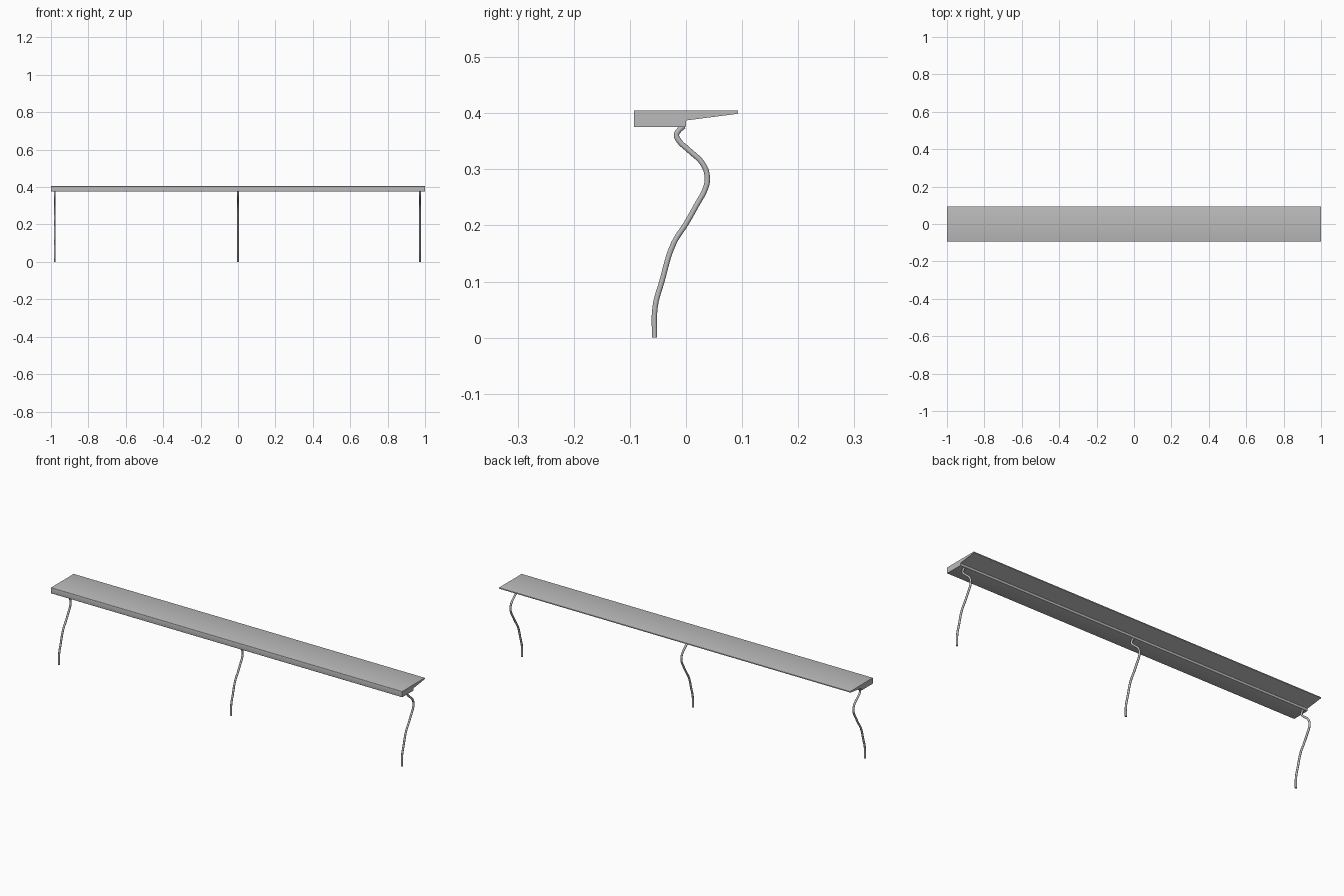
import bpy
import bmesh
import math

cube = bpy.data.objects.get("Cube")
if cube:
    bpy.data.objects.remove(cube, do_unlink=True)

grey = bpy.data.materials.new("plain_grey")
grey.use_nodes = True
colour = (0.5, 0.5, 0.5, 1)
grey.diffuse_color = colour
grey.node_tree.nodes["Principled BSDF"].inputs["Base Color"].default_value = colour


def link(name, data):
    obj = bpy.data.objects.new(name, data)
    bpy.context.collection.objects.link(obj)
    data.materials.append(grey)
    return obj


def select_only(obj):
    bpy.ops.object.select_all(action='DESELECT')
    obj.select_set(True)
    bpy.context.view_layer.objects.active = obj


# Shelf: stepped side profile extruded along x, long edges slightly rounded
profile = [(-0.093, 0.375), (0, 0.375), (0, 0.387), (0.093, 0.399),
           (0.093, 0.405), (-0.093, 0.405)]
bm = bmesh.new()
end = bm.faces.new([bm.verts.new((-1, y, z)) for y, z in profile])
extruded = bmesh.ops.extrude_face_region(bm, geom=[end])["geom"]
bmesh.ops.translate(bm, vec=(2, 0, 0),
                    verts=[v for v in extruded if isinstance(v, bmesh.types.BMVert)])
bmesh.ops.recalc_face_normals(bm, faces=bm.faces)
long_edges = [e for e in bm.edges if abs(e.verts[0].co.x - e.verts[1].co.x) > 1]
bmesh.ops.bevel(bm, geom=long_edges, offset=0.002, segments=3, profile=0.5,
                affect='EDGES')
mesh = bpy.data.meshes.new("shelf")
bm.to_mesh(mesh)
bm.free()
shelf = link("shelf", mesh)
select_only(shelf)
bpy.ops.object.shade_smooth_by_angle(angle=math.radians(35))

# Legs: a round tube following an S-shaped path
path = [(-0.056, 0), (-0.055, 0.055), (-0.043, 0.1), (-0.022, 0.168),
        (0, 0.203), (0.021, 0.24), (0.034, 0.264), (0.038, 0.284),
        (0.031, 0.308), (0.004, 0.335), (-0.012, 0.35), (-0.017, 0.361),
        (-0.013, 0.369), (-0.004, 0.377)]


def leg(name, x):
    curve = bpy.data.curves.new(name, 'CURVE')
    curve.dimensions = '3D'
    curve.bevel_depth = 0.005
    curve.bevel_resolution = 3
    curve.resolution_u = 5
    curve.use_fill_caps = True
    spline = curve.splines.new('BEZIER')
    spline.bezier_points.add(len(path) - 1)
    for point, (y, z) in zip(spline.bezier_points, path):
        point.co = (x, y, z)
        point.handle_left_type = point.handle_right_type = 'AUTO'
    obj = link(name, curve)
    select_only(obj)
    bpy.ops.object.convert(target='MESH')
    bpy.ops.object.shade_smooth_by_angle(angle=math.radians(40))


for side, x in (("right", -0.98), ("middle", 0), ("left", 0.973)):
    leg(side + "_leg", x)
